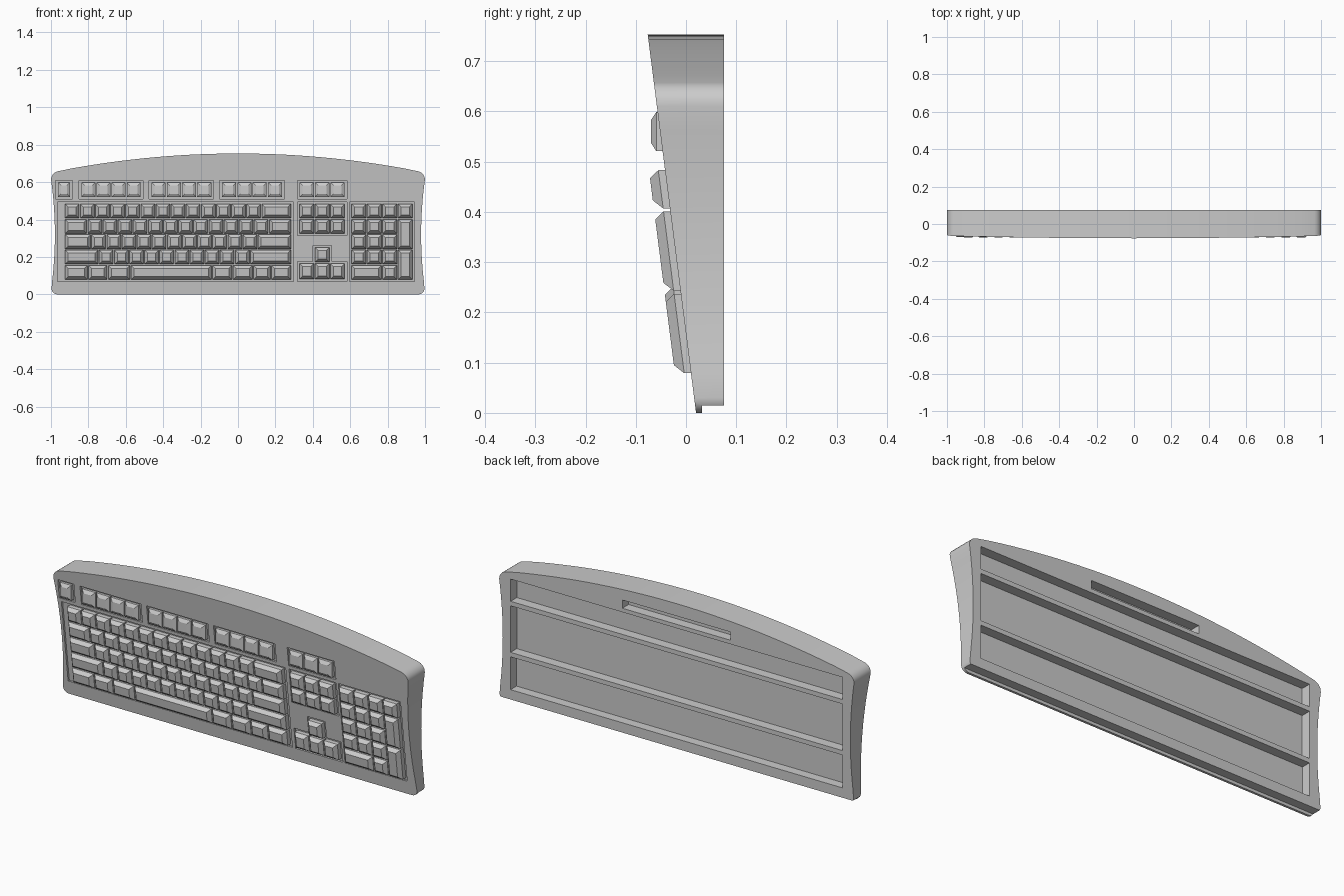
import bpy, bmesh, math

if "Cube" in bpy.data.objects:
    bpy.data.objects.remove(bpy.data.objects["Cube"])

BACK = 0.076


def face_y(z):
    """Depth of the sloping front face at height z."""
    return 0.02 - 0.0962 * z / 0.753


def make_object(name, bm):
    bmesh.ops.recalc_face_normals(bm, faces=bm.faces)
    mesh = bpy.data.meshes.new(name)
    bm.to_mesh(mesh)
    bm.free()
    ob = bpy.data.objects.new(name, mesh)
    bpy.context.collection.objects.link(ob)
    return ob


def loft(bm, rings):
    """Closed solid through rings of (x, y, z) points."""
    vs = [[bm.verts.new(p) for p in ring] for ring in rings]
    n = len(vs[0])
    for a, b in zip(vs, vs[1:]):
        for i in range(n):
            j = (i + 1) % n
            bm.faces.new((a[i], a[j], b[j], b[i]))
    bm.faces.new(vs[0])
    bm.faces.new(vs[-1])


def rect(x0, x1, z0, z1):
    return [(x0, z0), (x1, z0), (x1, z1), (x0, z1)]


def cut(ob, bm):
    """Subtract the solids in bm from ob."""
    tool = make_object("cutter", bm)
    tool.hide_render = True
    mod = ob.modifiers.new("cut", 'BOOLEAN')
    mod.operation = 'DIFFERENCE'
    mod.solver = 'EXACT'
    mod.object = tool
    bpy.context.view_layer.objects.active = ob
    bpy.ops.object.modifier_apply(modifier=mod.name)
    bpy.data.objects.remove(tool)


# Case outline: right half from bottom to top, then mirrored
half = []
for i in range(6):
    a = math.radians(-90 + 90 * i / 5)
    half.append((0.967 + 0.03 * math.cos(a), 0.03 + 0.03 * math.sin(a)))
for i in range(1, 13):
    z = 0.03 + 0.58 * i / 12
    half.append((0.979 + 0.02 * ((z - 0.32) / 0.29) ** 2, z))
for i in range(1, 6):
    a = math.radians(75 * i / 5)
    half.append((0.952 + 0.048 * math.cos(a), 0.613 + 0.046 * math.sin(a)))
for i in range(1, 16):
    x = 0.955 * (1 - i / 15)
    half.append((x, 0.753 - 0.093 * (x / 0.96) ** 2))
outline = half + [(-x, z) for x, z in reversed(half[:-1])]

bm = bmesh.new()
loft(bm, [[(x, face_y(z), z) for x, z in outline],
          [(x, BACK, z) for x, z in outline]])
case = make_object("keyboard_case", bm)

# Recesses in the back, the grip slot and the step under the front lip
bm = bmesh.new()
for x, z0, z1, y0 in ((0.935, 0.515, 0.628, 0.026), (0.935, 0.255, 0.492, 0.026),
                      (0.935, 0.065, 0.232, 0.028), (0.305, 0.648, 0.69, 0.026),
                      (1.1, -0.1, 0.015, 0.032)):
    loft(bm, [[(px, y, pz) for px, pz in rect(-x, x, z0, z1)] for y in (y0, 0.15)])
cut(case, bm)

# Key wells in the front
F_ROW = (0.51, 0.608)
f_blocks = [("escape_key", -0.975, -0.885, 1), ("function_keys_left", -0.85, -0.507, 4),
            ("function_keys_middle", -0.475, -0.13, 4),
            ("function_keys_right", -0.098, 0.248, 4), ("system_keys", 0.317, 0.583, 3)]
wells = [rect(x0, x1, *F_ROW) for _, x0, x1, _ in f_blocks]
wells += [rect(-0.965, 0.298, 0.068, 0.493), rect(0.317, 0.583, 0.315, 0.493),
          rect(0.595, 0.945, 0.068, 0.493),
          [(0.317, 0.068), (0.583, 0.068), (0.583, 0.176), (0.5, 0.176),
           (0.5, 0.262), (0.4, 0.262), (0.4, 0.176), (0.317, 0.176)]]
bm = bmesh.new()
for w in wells:
    loft(bm, [[(x, face_y(z) + d, z) for x, z in w] for d in (-0.1, 0.01)])
cut(case, bm)
bpy.ops.object.select_all(action='DESELECT')
case.select_set(True)
bpy.context.view_layer.objects.active = case
bpy.ops.object.shade_smooth_by_angle(angle=math.radians(30))


def key(bm, x0, x1, z0, z1, height=0.032, upright=False):
    """Key cap: straight skirt, then a tapered top."""
    g, t = 0.003, 0.016
    zc = (z0 + z1) / 2
    rings = []
    for inset, h in ((g, -0.011), (g, height * 0.42), (g + t, height)):
        pts = rect(x0 + inset, x1 - inset, z0 + inset, z1 - inset)
        flat = upright and h > 0
        rings.append([(x, face_y(zc if flat else z) - h, z) for x, z in pts])
    loft(bm, rings)


def key_row(bm, x, z0, z1, widths, unit):
    for w in widths:
        key(bm, x, x + w * unit, z0, z1)
        x += w * unit


# Function row
for name, x0, x1, n in f_blocks:
    bm = bmesh.new()
    a, b = x0 + 0.01, x1 - 0.01
    for i in range(n):
        key(bm, a + (b - a) * i / n, a + (b - a) * (i + 1) / n,
            0.518, 0.602, 0.018, True)
    make_object(name, bm)

# Main typing block
TOP, PITCH = 0.486, 0.082
rows = [[1] * 13 + [2], [1.5] + [1] * 12 + [1.5], [1.75] + [1] * 11 + [2.25],
        [2.25] + [1] * 10 + [2.75], [1.55, 1.3, 1.5, 5.4, 1.35, 1.35, 1.2, 1.35]]
bm = bmesh.new()
for r, widths in enumerate(rows):
    z1 = TOP - PITCH * r
    key_row(bm, -0.927, z1 - PITCH, z1, widths, 1.213 / 15)
make_object("typing_keys", bm)

# Navigation keys and arrow keys
bm = bmesh.new()
for r in range(2):
    key_row(bm, 0.327, TOP - PITCH * (r + 1), TOP - PITCH * r, [1] * 3, 0.082)
make_object("navigation_keys", bm)
bm = bmesh.new()
key_row(bm, 0.327, 0.078, 0.168, [1] * 3, 0.082)
key(bm, 0.409, 0.491, 0.17, 0.254)
make_object("arrow_keys", bm)

# Number pad, with two tall keys in the last column
bm = bmesh.new()
for r, widths in enumerate([[1] * 4, [1] * 3, [1] * 3, [1] * 3, [2, 1]]):
    z1 = TOP - PITCH * r
    key_row(bm, 0.605, z1 - PITCH, z1, widths, 0.0825)
for r in (1, 3):
    key(bm, 0.8525, 0.935, TOP - PITCH * (r + 2), TOP - PITCH * r)
make_object("number_pad_keys", bm)
